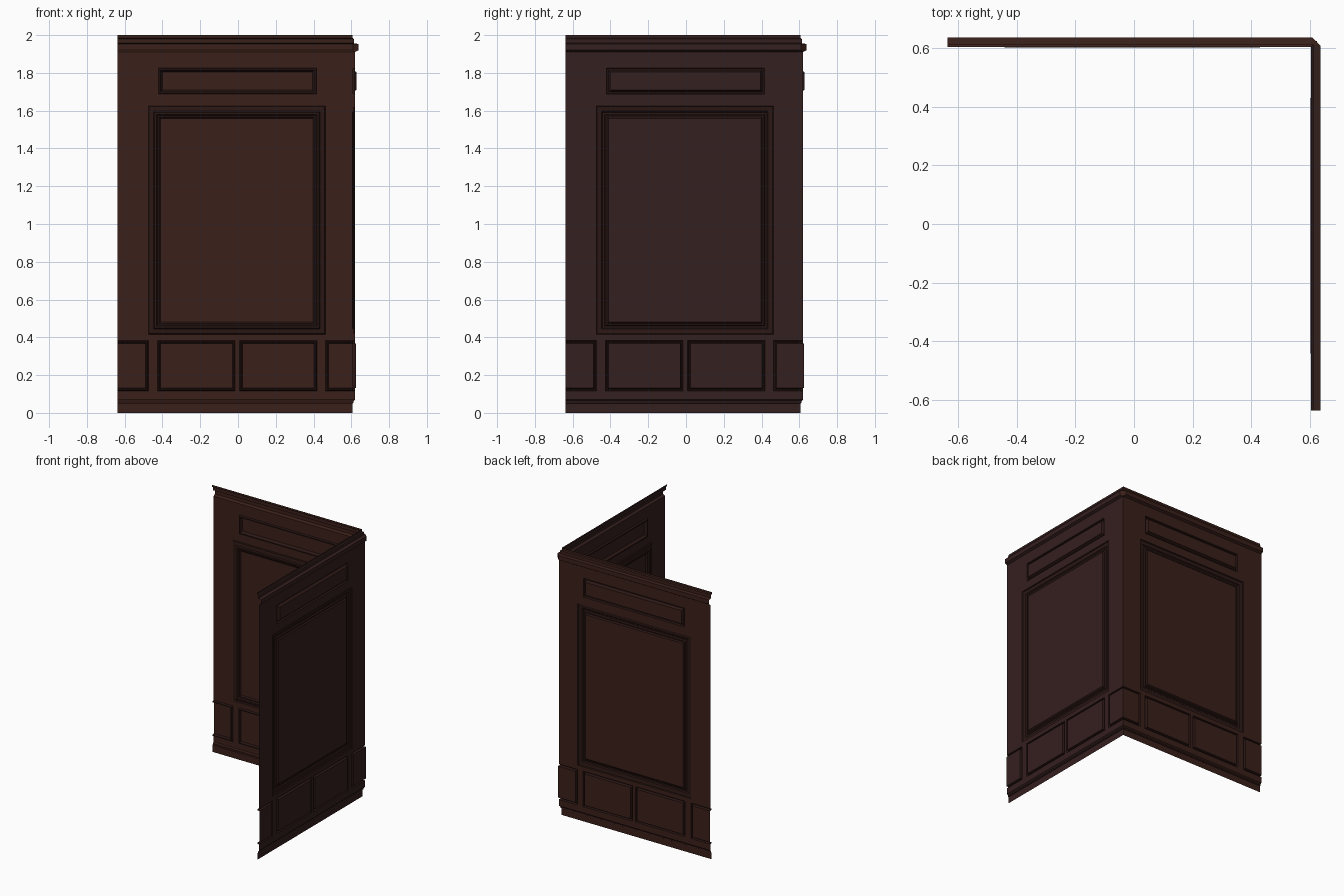
import bpy, bmesh

if "Cube" in bpy.data.objects:
    bpy.data.objects.remove(bpy.data.objects["Cube"])

END = -0.637      # free end of each wall
FACE = 0.62       # depth of the flat wall face
Z0, Z1 = 0.07, 1.91


def material(name, rgb):
    m = bpy.data.materials.new(name)
    m.diffuse_color = (*rgb, 1)
    m.use_nodes = True
    m.node_tree.nodes["Principled BSDF"].inputs["Base Color"].default_value = m.diffuse_color
    return m


BROWN = material("brown_wood", (0.042, 0.014, 0.010))
PLUM = material("reddish_wood", (0.034, 0.014, 0.013))
DARK = material("dark_moulding", (0.024, 0.009, 0.007))


def sheet(name, quads, mat, side):
    # points are (along wall, depth, height); the side wall swaps the first two
    bm = bmesh.new()
    for q in quads:
        pts = [(d, u, z) if side else (u, d, z) for u, d, z in q]
        if side:
            pts.reverse()
        bm.faces.new([bm.verts.new(p) for p in pts])
    bmesh.ops.remove_doubles(bm, verts=bm.verts, dist=1e-5)
    me = bpy.data.meshes.new(name)
    bm.to_mesh(me)
    bm.free()
    ob = bpy.data.objects.new(name, me)
    bpy.context.collection.objects.link(ob)
    me.materials.append(mat)


def corner(d):
    # deep grooves are cut off diagonally at the outer corner
    return min(d, 1.246 - d)


def strip(profile):
    return [[(END, a, za), (corner(a), a, za), (corner(b), b, zb), (END, b, zb)]
            for (a, za), (b, zb) in zip(profile, profile[1:])]


def panel(rect, rings):
    # nested rectangles; None marks a side running to the free end or the corner
    x0, x1, z0, z1 = rect
    loops = []
    for i, d in rings:
        a = END if x0 is None else x0 + i
        b = d if x1 is None else x1 - i
        loops.append([(a, d, z0 + i), (b, d, z0 + i), (b, d, z1 - i), (a, d, z1 - i)])
    moulding = []
    for p, q in zip(loops, loops[1:]):
        for k in range(4):
            if (k == 1 and x1 is None) or (k == 3 and x0 is None):
                continue
            n = (k + 1) % 4
            moulding.append([p[k], p[n], q[n], q[k]])
    return moulding, loops[-1]


BIG = [(0, .62), (.004, .613), (.028, .610), (.034, .603), (.044, .603),
       (.050, .611), (.058, .611), (.066, .62)]
TOP = [(0, .62), (.004, .607), (.012, .607), (.022, .627)]
LOW = [(0, .62), (.004, .606), (.010, .606), (.015, .624)]
PANELS = {
    "main_panel": ((-.475, .463, .415, 1.625), BIG),
    "upper_panel": ((-.422, .416, 1.687, 1.827), TOP),
    "lower_panel_end": ((None, -.475, .117, .382), LOW),
    "lower_panel_left": ((-.425, -.015, .117, .382), LOW),
    "lower_panel_right": ((.008, .418, .117, .382), LOW),
    "lower_panel_corner": ((.463, None, .117, .382), LOW),
}
BASE = [(.607, 0), (.607, .05), (.612, .053), (.612, .062), (FACE, Z0)]
CROWN = [(FACE, Z1), (.637, 1.92), (.637, 1.953), (.613, 1.957), (.613, 1.980),
         (.605, 1.985), (.605, 2.0)]


def field():
    # flat wall face with the panel openings left out
    rects = [(END if r[0] is None else r[0], FACE if r[1] is None else r[1], r[2], r[3])
             for r, _ in PANELS.values()]
    xs = sorted({END, FACE} | {v for r in rects for v in r[:2]})
    zs = sorted({Z0, Z1} | {v for r in rects for v in r[2:]})
    quads = []
    for a, b in zip(xs, xs[1:]):
        for c, e in zip(zs, zs[1:]):
            x, z = (a + b) / 2, (c + e) / 2
            if not any(r[0] < x < r[1] and r[2] < z < r[3] for r in rects):
                quads.append([(a, FACE, c), (b, FACE, c), (b, FACE, e), (a, FACE, e)])
    return quads


# the two walls mirror each other across the corner diagonal
for side, label, mat in ((False, "back", BROWN), (True, "side", PLUM)):
    sheet(label + "_wall_face", field(), mat, side)
    sheet(label + "_baseboard", strip(BASE), mat, side)
    sheet(label + "_crown", strip(CROWN), mat, side)
    for name, (rect, rings) in PANELS.items():
        moulding, centre = panel(rect, rings)
        sheet(f"{label}_{name}_moulding", moulding, DARK, side)
        sheet(f"{label}_{name}", [centre], mat, side)

# diagonal strip closing the crown groove at the corner
sheet("crown_corner", [[(corner(a), a, za), (a, corner(a), za), (b, corner(b), zb), (corner(b), b, zb)]
                       for (a, za), (b, zb) in zip(CROWN[:4], CROWN[1:4])
                       if a > corner(a) + 1e-4 or b > corner(b) + 1e-4][:3] and
      [[(corner(.637), .637, 1.92), (.637, corner(.637), 1.92),
        (.637, corner(.637), 1.953), (corner(.637), .637, 1.953)],
       [(corner(.637), .637, 1.92), (.62, .62, 1.91), (.637, corner(.637), 1.92)],
       [(corner(.637), .637, 1.953), (.637, corner(.637), 1.953), (.613, .613, 1.957)]],
      BROWN, False)
